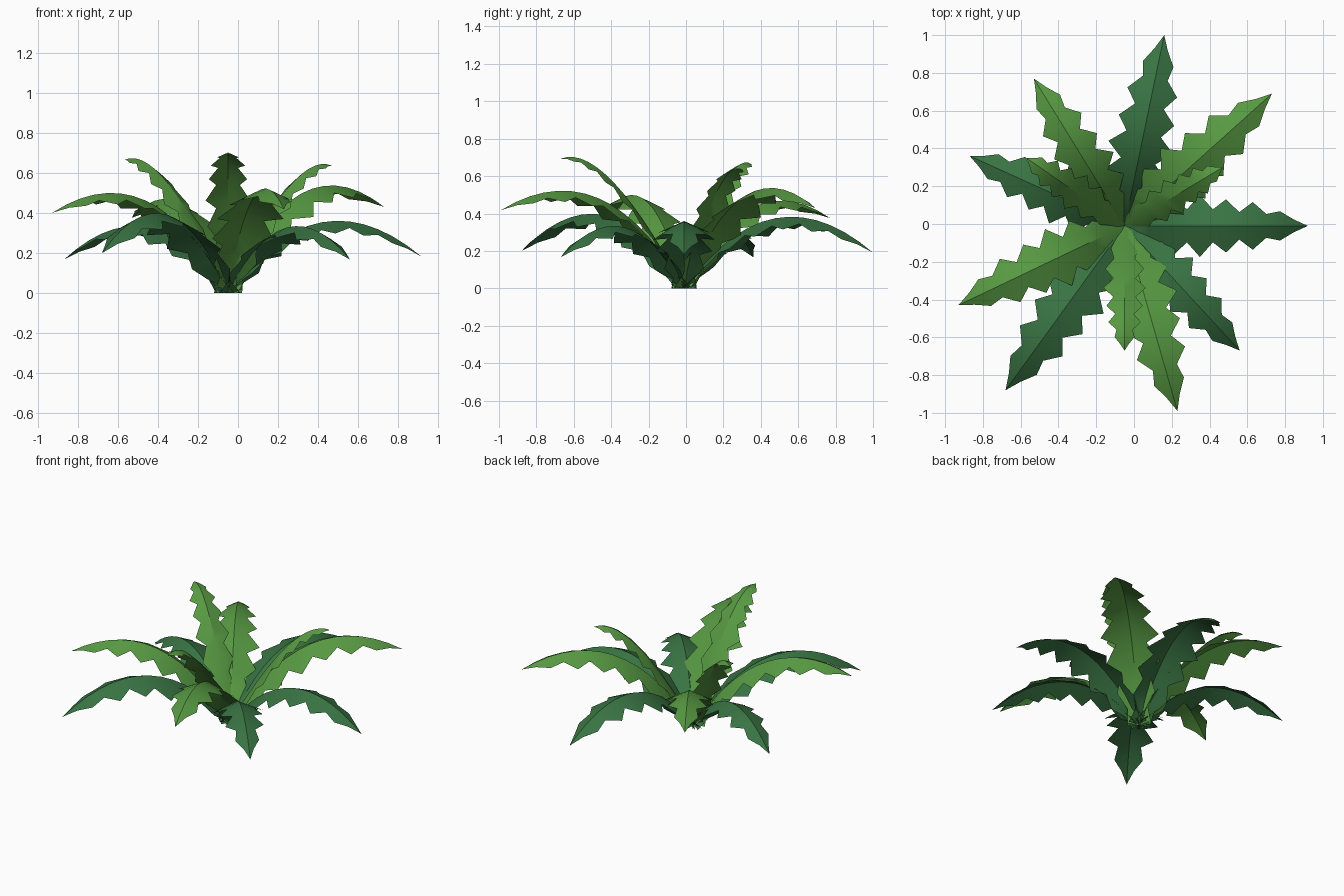
import bpy, bmesh, math

if "Cube" in bpy.data.objects:
    bpy.data.objects.remove(bpy.data.objects["Cube"])

# Half widths from base to tip for a frond of unit reach (tooth / notch alternating)
WIDTHS = [.07, .06, .11, .085, .155, .09, .17, .09, .145, .075, .13, .065, .08, .035, 0]
DROOP = 0.45
CENTRE = (-0.05, -0.01)


def material(name, rgb):
    m = bpy.data.materials.new(name)
    m.diffuse_color = (*rgb, 1)
    m.use_nodes = True
    m.node_tree.nodes["Principled BSDF"].inputs["Base Color"].default_value = m.diffuse_color
    return m


def frond(name, tip, ctrl, end_z, mat):
    """Arching serrated leaf: ridge follows a quadratic curve, both halves fold down."""
    dx, dy = tip[0] - CENTRE[0], tip[1] - CENTRE[1]
    reach = math.hypot(dx, dy)
    ux, uy = dx / reach, dy / reach
    bm = bmesh.new()
    rows = []
    n = len(WIDTHS) - 1
    for i, w in enumerate(WIDTHS):
        t = i / n
        r = reach * (2 * t * (1 - t) * ctrl[0] + t * t)
        z = reach * (2 * t * (1 - t) * ctrl[1] + t * t * end_z)
        w *= reach
        x, y = CENTRE[0] + ux * r, CENTRE[1] + uy * r
        ridge = bm.verts.new((x, y, z))
        if w == 0:
            rows.append((ridge, ridge, ridge))
            continue
        ze = max(0, z - DROOP * w)
        left = bm.verts.new((x - uy * w, y + ux * w, ze))
        right = bm.verts.new((x + uy * w, y - ux * w, ze))
        rows.append((left, ridge, right))
    for a, b in zip(rows, rows[1:]):
        for k in (0, 1):
            loop = list(dict.fromkeys((a[k], a[k + 1], b[k + 1], b[k])))
            bm.faces.new(loop)
    bm.normal_update()
    if sum(f.normal.z for f in bm.faces) < 0:
        bmesh.ops.reverse_faces(bm, faces=bm.faces[:])
    me = bpy.data.meshes.new(name)
    bm.to_mesh(me)
    bm.free()
    me.materials.append(mat)
    ob = bpy.data.objects.new(name, me)
    bpy.context.collection.objects.link(ob)
    bpy.ops.object.select_all(action='DESELECT')
    ob.select_set(True)
    bpy.context.view_layer.objects.active = ob
    bpy.ops.object.shade_smooth_by_angle(angle=math.radians(30))


dark = material("dark_green", (0.04, 0.17, 0.055))
light = material("light_green", (0.095, 0.32, 0.055))

# Tip positions (x, y), ridge control point and tip height relative to reach
RINGS = [
    ("outer_frond", dark, (.464, .634), .185,
     [(.92, -.01), (.16, 1.0), (-.87, .36), (-.68, -.88), (.56, -.67)]),
    ("middle_frond", light, (.436, .741), .41,
     [(.73, .69), (-.53, .77), (-.93, -.43), (.23, -.99)]),
    ("inner_frond", light, (.64, 1.19), 1.05,
     [(.47, .30), (-.57, .35), (-.05, -.67)]),
]
for name, mat, ctrl, end_z, tips in RINGS:
    for i, tip in enumerate(tips):
        frond(f"{name}_{i + 1}", tip, ctrl, end_z, mat)
